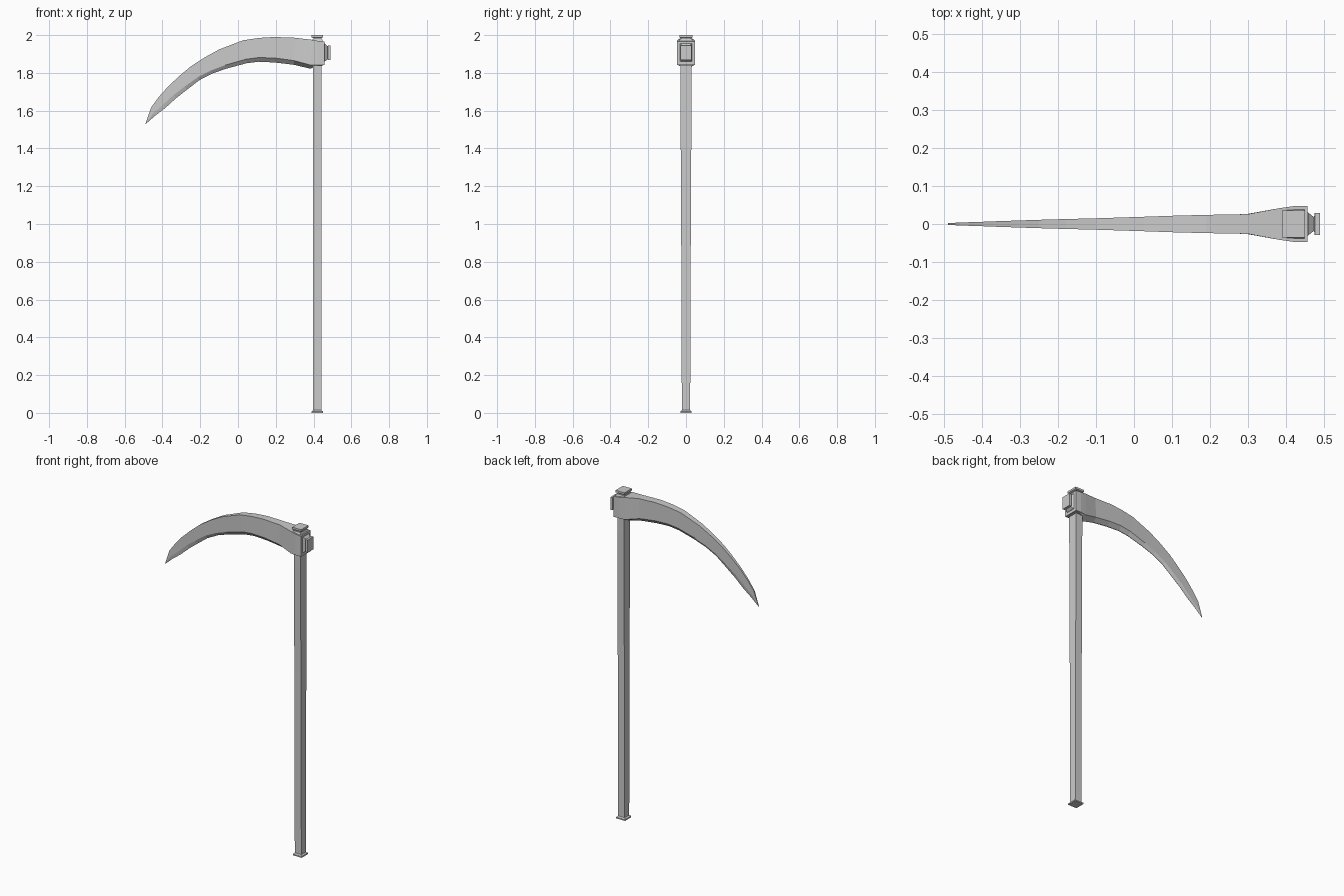
import bpy, bmesh
from mathutils import Vector


def loft(name, rings):
    """Bridge matching closed rings and cap both ends, flat shaded."""
    bm = bmesh.new()
    loops = [[bm.verts.new(p) for p in ring] for ring in rings]
    n = len(loops[0])
    for a, b in zip(loops, loops[1:]):
        for i in range(n):
            j = (i + 1) % n
            bm.faces.new((a[i], a[j], b[j], b[i]))
    bm.faces.new(loops[0])
    bm.faces.new(loops[-1])
    bmesh.ops.recalc_face_normals(bm, faces=bm.faces[:])
    mesh = bpy.data.meshes.new(name)
    bm.to_mesh(mesh)
    bm.free()
    obj = bpy.data.objects.new(name, mesh)
    bpy.context.collection.objects.link(obj)
    return obj


def stack(name, levels, along_x=False, centre=(0.42, 0, 0)):
    """Square-section turned part: levels are (position, half_a, half_y)."""
    rings = []
    for pos, ha, hy in levels:
        ring = []
        for sa, sy in ((-1, -1), (1, -1), (1, 1), (-1, 1)):
            p = (pos, sy * hy, sa * ha) if along_x else (sa * ha, sy * hy, pos)
            ring.append(Vector(p) + Vector(centre))
        rings.append(ring)
    return loft(name, rings)


# Long shaft, slightly deeper toward the top
stack("shaft", [(0.01, 0.022, 0.022), (0.6, 0.022, 0.024), (1.1, 0.022, 0.026),
                (1.75, 0.022, 0.030), (1.97, 0.022, 0.030)])

# Flared foot and top finial
stack("foot_cap", [(0.0, 0.030, 0.030), (0.008, 0.030, 0.030), (0.014, 0.022, 0.022)])
stack("top_finial", [(1.96, 0.026, 0.034), (1.972, 0.021, 0.026), (1.984, 0.021, 0.026),
                     (1.988, 0.030, 0.035), (2.0, 0.030, 0.035)])

# Collar clamping the blade to the shaft
stack("collar", [(1.837, 0.026, 0.036), (1.846, 0.032, 0.042),
                 (1.960, 0.032, 0.042), (1.980, 0.025, 0.033)])

# Bolt head behind the blade
stack("bolt_head", [(0.452, 0.048, 0.034), (0.459, 0.048, 0.030), (0.474, 0.034, 0.018),
                    (0.476, 0.038, 0.029), (0.490, 0.038, 0.029)],
      along_x=True, centre=(0, 0, 1.907))

# Curved blade: back (x, z), cutting edge (x, z), half thickness, bevel share
stations = [
    (0.457, 1.967, 0.457, 1.842, 0.047, 0.0),
    (0.420, 1.970, 0.420, 1.840, 0.047, 0.02),
    (0.385, 1.976, 0.385, 1.823, 0.042, 0.12),
    (0.300, 1.986, 0.295, 1.844, 0.026, 0.15),
    (0.190, 1.990, 0.195, 1.856, 0.024, 0.17),
    (0.110, 1.985, 0.110, 1.860, 0.022, 0.17),
    (0.025, 1.972, 0.045, 1.852, 0.019, 0.17),
    (-0.100, 1.924, -0.060, 1.824, 0.015, 0.17),
    (-0.180, 1.880, -0.135, 1.798, 0.013, 0.18),
    (-0.250, 1.834, -0.205, 1.762, 0.011, 0.2),
    (-0.310, 1.784, -0.270, 1.712, 0.009, 0.24),
    (-0.370, 1.728, -0.330, 1.665, 0.007, 0.28),
    (-0.420, 1.672, -0.385, 1.615, 0.005, 0.3),
    (-0.460, 1.617, -0.440, 1.573, 0.004, 0.35),
    (-0.490, 1.531, -0.489, 1.530, 0.002, 0.35),
]
rings = []
for bx, bz, ex, ez, w, share in stations:
    mx, mz = ex + (bx - ex) * share, ez + (bz - ez) * share
    k = 0.9 if share == 0 else 0.08    # square butt, keen edge elsewhere
    k = 0.75 if share == 0.02 else k
    rings.append([(bx, -w, bz), (bx, w, bz), (mx, w, mz),
                  (ex, w * k, ez - 0.001), (ex, -w * k, ez - 0.001), (mx, -w, mz)])
loft("blade", rings)
